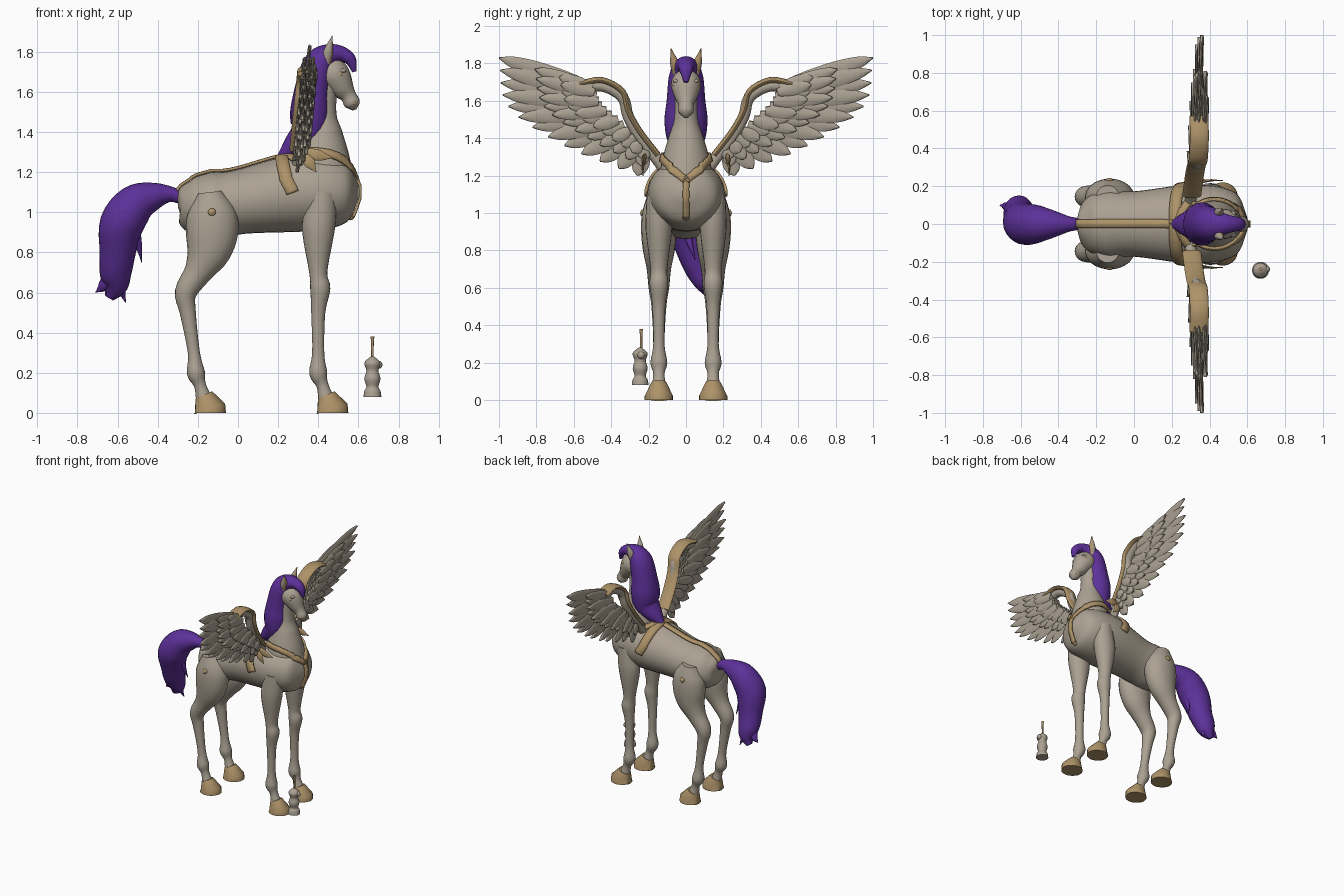
import bpy, bmesh, math
from mathutils import Vector
from mathutils.bvhtree import BVHTree

if "Cube" in bpy.data.objects:
    bpy.data.objects.remove(bpy.data.objects["Cube"])


def material(name, rgb):
    mat = bpy.data.materials.new(name)
    mat.use_nodes = True
    mat.diffuse_color = (*rgb, 1)
    bsdf = mat.node_tree.nodes["Principled BSDF"]
    bsdf.inputs["Base Color"].default_value = (*rgb, 1)
    bsdf.inputs["Roughness"].default_value = .7
    return mat


COAT = material("warm grey coat", (.41, .36, .29))
TAN = material("tan leather", (.42, .29, .14))
PURPLE = material("purple hair", (.11, .03, .32))
X_AXIS, Y_AXIS = Vector((1, 0, 0)), Vector((0, 1, 0))
SIDES = {"near": -1, "far": 1}


def finish(name, bm, mat):
    bmesh.ops.recalc_face_normals(bm, faces=bm.faces)
    mesh = bpy.data.meshes.new(name)
    bm.to_mesh(mesh)
    bm.free()
    mesh.materials.append(mat)
    mesh.shade_smooth()
    mesh.set_sharp_from_angle(angle=math.radians(45))
    obj = bpy.data.objects.new(name, mesh)
    bpy.context.scene.collection.objects.link(obj)
    return obj


def smooth_path(points, steps):
    """Catmull-Rom resampling of points of any dimension."""
    vectors = [Vector(p) for p in points]
    if steps == 1:
        return vectors
    first, last = vectors[0], vectors[-1]
    padded = [first * 2 - vectors[1], *vectors, last * 2 - vectors[-2]]
    path = []
    for before, start, end, after in zip(padded, padded[1:], padded[2:], padded[3:]):
        leave, arrive = (end - before) / 2, (after - start) / 2
        for step in range(steps):
            t = step / steps
            curve = (end - start) * 3 - leave * 2 - arrive
            twist = (start - end) * 2 + leave + arrive
            path.append(start + leave * t + curve * t ** 2 + twist * t ** 3)
    return path + [last]


def tangents(path):
    ahead, behind = path[1:] + path[-1:], path[:1] + path[:-1]
    return [(a - b).normalized() for a, b in zip(ahead, behind)]


def loft(name, sections, mat, side=Y_AXIS, steps=4, segments=20):
    """Skin of ellipses; each section is x, y, z, in-plane radius, radius along side."""
    sections = smooth_path(sections, steps)
    centres = [Vector(section[:3]) for section in sections]
    bm = bmesh.new()
    rings = []
    for section, centre, tangent in zip(sections, centres, tangents(centres)):
        up = tangent.cross(side).normalized() * max(section[3], .002)
        out = side * max(section[4], .002)
        angles = [math.tau * i / segments for i in range(segments)]
        rings.append([bm.verts.new(centre + up * math.cos(a) + out * math.sin(a))
                      for a in angles])
    for ring, after in zip(rings, rings[1:]):
        for i in range(segments):
            bm.faces.new((ring[i], ring[i - 1], after[i - 1], after[i]))
    bm.faces.new(rings[0])
    bm.faces.new(rings[-1])
    return finish(name, bm, mat)


def profile(points, y=0, ratio=1):
    """Sections from side-on x, z, radius; ratio widens them across the body."""
    return [(x, y, z, r, r * ratio) for x, z, r in points]


def limb(points, y):
    """Leg sections: thick parts are flattened sideways, thin parts stay round."""
    return [(x, y, z, r, min(r, r / 2 + .03)) for x, z, r in points]


def wing(points, depth, offset, sign):
    """Sections in the leaning wing plane from y, z, radius."""
    return [(z / 10 + .175 + offset, y * sign, z, r, depth) for y, z, r in points]


def ball(name, centre, radii, mat):
    bm = bmesh.new()
    bmesh.ops.create_uvsphere(bm, u_segments=16, v_segments=10, radius=1)
    bmesh.ops.scale(bm, vec=radii, verts=bm.verts)
    bmesh.ops.translate(bm, vec=centre, verts=bm.verts)
    return finish(name, bm, mat)


# Torso, neck and head
torso = loft("torso", profile([
    (-.3, 1.05, .03), (-.28, 1.05, .09), (-.23, 1.04, .14), (-.13, 1.03, .17), (0, 1.05, .16),
    (.25, 1.09, .19), (.4, 1.1, .19), (.5, 1.1, .17), (.56, 1.1, .13), (.6, 1.1, .03)],
    ratio=1.08), COAT, segments=32)
neck = loft("neck", profile([
    (.42, 1.1, .15), (.42, 1.2, .15), (.42, 1.3, .13), (.42, 1.4, .1), (.42, 1.5, .07),
    (.44, 1.7, .06)], ratio=.95), COAT, segments=32)
loft("head", profile([
    (.42, 1.73, .04), (.44, 1.71, .07), (.48, 1.68, .08), (.52, 1.62, .06),
    (.55, 1.58, .04), (.57, 1.54, .04), (.58, 1.51, .01)]), COAT)

# Mane with forelock, and tail with loose locks
loft("mane", profile([
    (.58, 1.7, .01), (.56, 1.76, .03), (.51, 1.79, .04), (.45, 1.78, .06), (.4, 1.73, .08),
    (.37, 1.6, .09), (.36, 1.5, .1), (.35, 1.4, .09), (.28, 1.33, .06), (.21, 1.27, .02)],
    ratio=1.15), PURPLE)


def tail_lock(name, points, segments):
    drifting = [(x, max(0, .9 - z) / 3, z, r, r) for x, z, r in points]
    loft(name, drifting, PURPLE, segments=segments)


tail_lock("tail", [
    (-.28, 1.07, .03), (-.34, 1.09, .04), (-.42, 1.08, .07), (-.51, 1.04, .1), (-.58, .94, .11),
    (-.6, .8, .09), (-.61, .7, .08), (-.61, .63, .06), (-.64, .57, .02)], 20)
for i in range(4):
    tip = i / 20 - .71
    tail_lock(f"tail_tip_{i}", [(-.61, .74, .03), (tip / 2 - .31, .64, .03),
                                (tip, .6 - i / 60, 0)], 10)
tail_lock("tail_inner_lock", [(-.52, .96, .02), (-.5, .86, .02), (-.48, .75, 0)], 10)

FRONT_LEG = [(.42, 1.1, .07), (.41, 1, .08), (.4, .9, .08), (.4, .7, .045), (.41, .62, .05),
             (.4, .5, .035), (.4, .3, .03), (.4, .2, .045), (.42, .14, .03), (.44, .07, .04)]
HIND_LEG = [(-.14, 1.1, .06), (-.13, 1, .12), (-.13, .9, .13), (-.15, .8, .11), (-.2, .7, .07),
            (-.26, .6, .055), (-.25, .5, .04), (-.22, .3, .03), (-.21, .2, .045),
            (-.19, .14, .03), (-.17, .07, .04)]
HOOF = [(.02, 0, .08), (.02, .02, .08), (-.01, .09, .045)]
HOOF_PLACES = {"front": .45, "hind": -.16}

# Wing guides in y, z: feathers run from the bone line to the tip line
ARM = [(.15, 1.31), (.25, 1.44), (.31, 1.55), (.34, 1.65), (.45, 1.71), (.57, 1.69)]
BONE_LINE = smooth_path([(.5, 1.67), (.45, 1.57), (.33, 1.47), (.22, 1.34)], 4)
TIP_LINE = smooth_path([(1, 1.83), (.95, 1.57), (.65, 1.36), (.26, 1.2)], 4)
FEATHER_SHAPE = {0: .6, .3: .95, .6: 1, .85: .7, 1: .08}
# Each row: how far toward the tips it reaches, feather width, offset from the wing plane
FEATHER_ROWS = {"long": (1, .045, 0), "front_covert": (.62, .035, .025),
                "back_covert": (.6, .035, -.02), "short_covert": (.36, .035, .035)}

for tag, sign in SIDES.items():
    # Legs and hooves
    leg_y = .145 * sign
    loft(f"front_leg_{tag}", limb(FRONT_LEG, leg_y), COAT)
    loft(f"hind_leg_{tag}", limb(HIND_LEG, leg_y), COAT)
    for part, place in HOOF_PLACES.items():
        shape = [(x + place, z, r) for x, z, r in HOOF]
        loft(f"{part}_hoof_{tag}", profile(shape, leg_y, .95), TAN, steps=1)

    # Ears with tan inner faces
    ear = loft(f"ear_{tag}", [(x, y * sign, z, r, r) for x, y, z, r in (
        (.44, .05, 1.74, .02), (.45, .06, 1.8, .025), (.47, .08, 1.88, 0))], COAT)
    ear.data.materials.append(TAN)
    for face in ear.data.polygons:
        face.material_index = int(face.normal.x > .5)

    # Eyes, brows, nostrils and hip studs
    ball(f"eye_{tag}", (.505, .063 * sign, 1.685), (.018, .012, .013), TAN)
    ball(f"brow_{tag}", (.515, .05 * sign, 1.705), (.025, .02, .012), COAT)
    ball(f"nostril_{tag}", (.58, .03 * sign, 1.545), (.01, .01, .01), TAN)
    ball(f"hip_stud_{tag}", (-.13, .23 * sign, 1), (.02, .015, .02), TAN)

    # Feather rows
    for i, (base, tip) in enumerate(zip(BONE_LINE, TIP_LINE)):
        for row, (reach, width, offset) in FEATHER_ROWS.items():
            spine = [(*base.lerp(tip, t * reach), width * w) for t, w in FEATHER_SHAPE.items()]
            loft(f"{row}_feather_{tag}_{i}", wing(spine, .009, offset + i % 2 / 100, sign),
                 COAT, side=X_AXIS, steps=3, segments=8)

    # Wing arm and its broad tan cover
    arm = [(y, z - .03, .03) for y, z in ARM]
    loft(f"wing_arm_{tag}", wing([(.1, 1.22, .04), *arm], .03, 0, sign), COAT, side=X_AXIS)
    cover = [(y, z, .017) for y, z in ARM]
    loft(f"wing_cover_{tag}", wing(cover, .05, 0, sign), TAN, side=X_AXIS)

    # Leaf-shaped shoulder plates
    for leaf, (x, z) in {"upper": (.47, 1.27), "lower": (.39, 1.2)}.items():
        loft(f"{leaf}_shoulder_leaf_{tag}", [
            (.32, .21 * sign, 1.31, .01, .005), (x / 2 + .16, .23 * sign, z / 2 + .65, .028, .007),
            (x, .23 * sign, z, 0, 0)], TAN, segments=10)

# Harness straps laid on the body surface
verts, faces = [], []
for obj in (torso, neck):
    start = len(verts)
    verts += [v.co.copy() for v in obj.data.vertices]
    faces += [[start + i for i in p.vertices] for p in obj.data.polygons]
surface = BVHTree.FromPolygons(verts, faces)


def strap(name, points, half_width):
    path = smooth_path(points, 8)
    bm = bmesh.new()
    rows = []
    for point, tangent in zip(path, tangents(path)):
        hit, normal = surface.find_nearest(point)[:2]
        across = tangent.cross(normal).normalized() * half_width
        row = []
        for shift in (-1, 0, 1):
            spot, facing = surface.find_nearest(hit + across * shift + normal * .02)[:2]
            row.append(bm.verts.new(spot + facing * .009))
        rows.append(row)
    for row, after in zip(rows, rows[1:]):
        for i in range(2):
            bm.faces.new((row[i], row[i + 1], after[i + 1], after[i]))
    thickness = finish(name, bm, TAN).modifiers.new("thickness", "SOLIDIFY")
    thickness.thickness, thickness.offset = .014, 0


strap("spine_strap", [(-.31, 0, 1.1), (-.2, 0, 1.25), (0, 0, 1.3), (.2, 0, 1.35)], .024)
strap("breast_strap", [(.64, 0, 1.2), (.64, 0, 1.1), (.6, 0, .96)], .018)
ball("breast_buckle", (.56, 0, .98), (.02, .02, .02), TAN)
for tag, sign in SIDES.items():
    strap(f"collar_{tag}", [(.22, 0, 1.32), (.3, .16 * sign, 1.32), (.5, .18 * sign, 1.3),
                            (.58, .09 * sign, 1.25), (.64, 0, 1.19)], .02)
    strap(f"girth_{tag}", [(.2, 0, 1.36), (.21, .13 * sign, 1.3), (.23, .25 * sign, 1.2),
                           (.27, .25 * sign, 1.1)], .032)

# Small grooming brush standing beside the front hoof
loft("brush_body", profile([(.67, .08, .045), (.67, .11, .04), (.67, .13, .03), (.67, .17, .04),
                            (.67, .21, .03), (.67, .25, .04), (.67, .28, .01)], -.245), COAT)
ball("brush_knob", (.7, -.24, .24), (.02, .02, .02), COAT)
loft("brush_handle", profile([(.67, .26, .006), (.67, .35, .007), (.67, .38, .01)], -.24), TAN)
